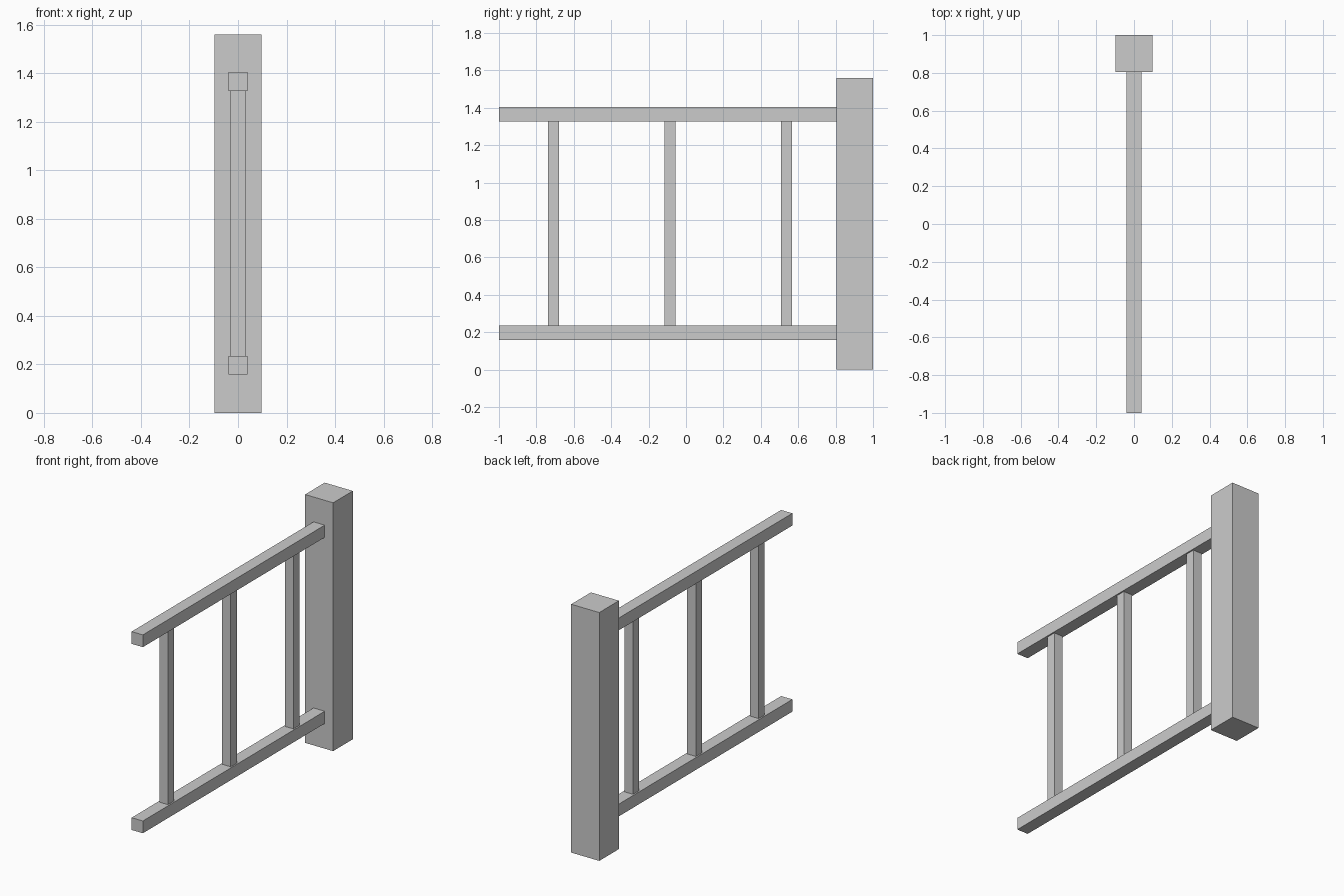
import bpy

if "Cube" in bpy.data.objects:
    bpy.data.objects.remove(bpy.data.objects["Cube"])


def box(name, x, y, z):
    """Box spanning the given (min, max) ranges on each axis."""
    spans = (x, y, z)
    centre = [(a + b) / 2 for a, b in spans]
    bpy.ops.mesh.primitive_cube_add(size=1, location=centre)
    obj = bpy.context.object
    obj.name = name
    obj.scale = [b - a for a, b in spans]
    bpy.ops.object.transform_apply(location=False, rotation=False, scale=True)
    return obj


POST_FRONT = 0.805
RAIL_HALF = 0.039
BALUSTER_HALF = 0.03
LOWER_RAIL = (0.158, 0.235)
UPPER_RAIL = (1.327, 1.404)

# End post
box("post", (-0.0975, 0.0975), (POST_FRONT, 1.0), (0, 1.56))

# Horizontal rails butting against the post
for name, z in (("lower_rail", LOWER_RAIL), ("upper_rail", UPPER_RAIL)):
    box(name, (-RAIL_HALF, RAIL_HALF), (-1.0, POST_FRONT), z)

# Evenly spaced balusters between the rails
for i in range(3):
    y = -0.708 + i * 0.623
    box(f"baluster_{i + 1}", (-BALUSTER_HALF, BALUSTER_HALF),
        (y - BALUSTER_HALF, y + BALUSTER_HALF), (LOWER_RAIL[1], UPPER_RAIL[0]))
